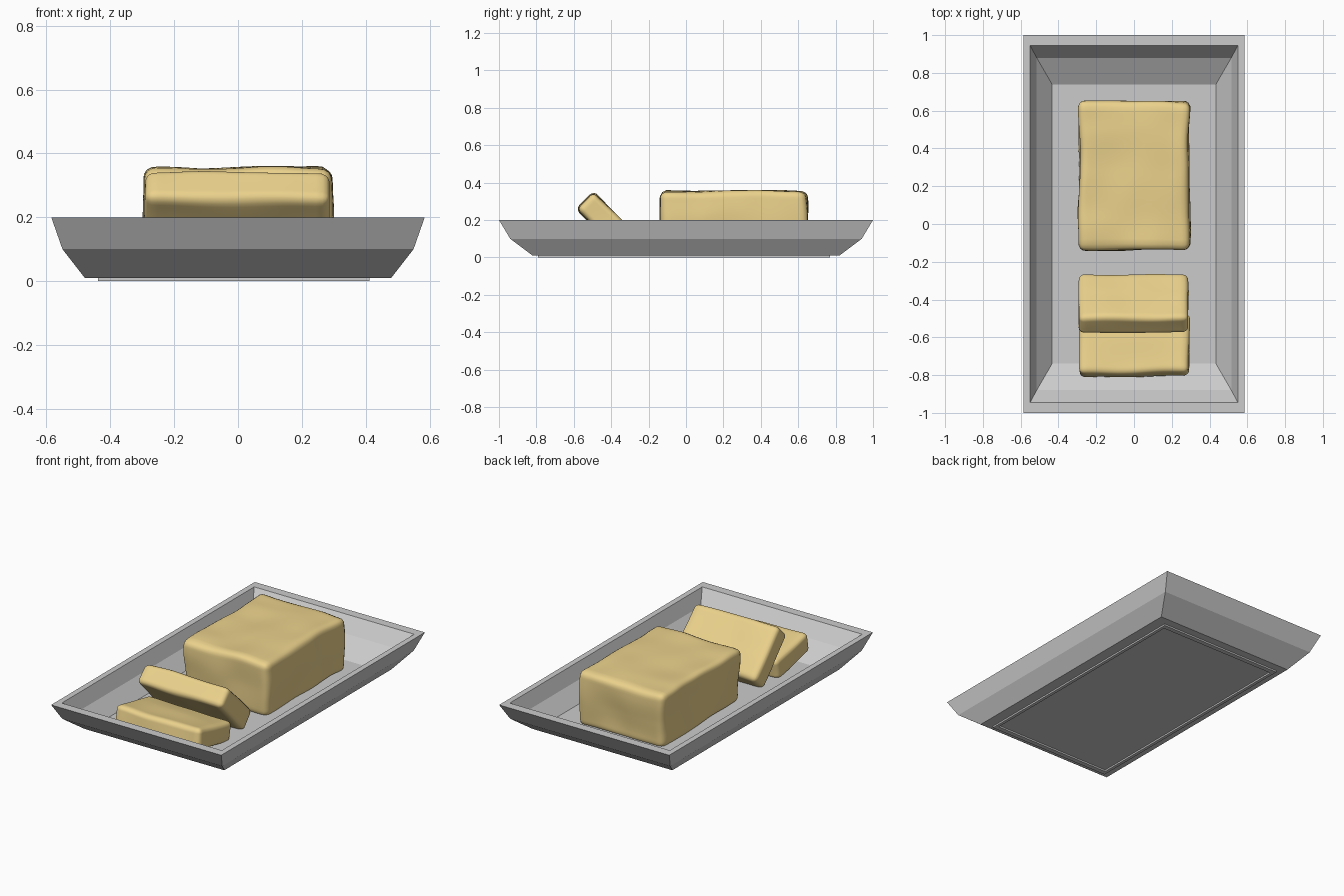
import bpy, bmesh, math
from mathutils import Vector, Matrix, noise

if "Cube" in bpy.data.objects:
    bpy.data.objects.remove(bpy.data.objects["Cube"])


def finish(bm, name):
    bmesh.ops.recalc_face_normals(bm, faces=bm.faces)
    mesh = bpy.data.meshes.new(name)
    bm.to_mesh(mesh)
    bm.free()
    obj = bpy.data.objects.new(name, mesh)
    bpy.context.collection.objects.link(obj)
    return obj


def rect_loft(name, rings, closed=False, cx=0, cy=0):
    """Join rectangular rings (half x, half y, z); cap the ends or close the loop."""
    bm = bmesh.new()
    loops = [[bm.verts.new((cx + sx * x, cy + sy * y, z))
              for sx, sy in ((-1, -1), (1, -1), (1, 1), (-1, 1))]
             for x, y, z in rings]
    pairs = list(zip(loops, loops[1:]))
    if closed:
        pairs.append((loops[-1], loops[0]))
    else:
        bm.faces.new(loops[0])
        bm.faces.new(loops[-1])
    for a, b in pairs:
        for i in range(4):
            j = (i + 1) % 4
            bm.faces.new((a[i], a[j], b[j], b[i]))
    return finish(bm, name)


butter = bpy.data.materials.new("butter")
butter.diffuse_color = (0.83, 0.64, 0.26, 1)
butter.use_nodes = True
butter.node_tree.nodes["Principled BSDF"].inputs["Base Color"].default_value = butter.diffuse_color


def butter_piece(name, size, centre, tilt=0, radius=0.035, wobble=0.014, seed=0):
    """Rounded box with a soft, lumpy surface."""
    bm = bmesh.new()
    bmesh.ops.create_cube(bm, size=1)
    bmesh.ops.subdivide_edges(bm, edges=bm.edges[:], cuts=27, use_grid_fill=True)
    half = Vector(size) / 2
    for v in bm.verts:
        p = Vector([c * s for c, s in zip(v.co, size)])
        core = Vector([max(-h + radius, min(h - radius, c)) for c, h in zip(p, half)])
        p = core + (p - core).normalized() * radius
        v.co = p + noise.noise_vector(p * 4.5 + Vector((seed, seed * 2, 0))) * wobble
    bm.transform(Matrix.Translation(centre) @ Matrix.Rotation(math.radians(tilt), 4, 'X'))
    obj = finish(bm, name)
    obj.data.materials.append(butter)
    obj.data.polygons.foreach_set("use_smooth", [True] * len(obj.data.polygons))
    return obj


# Dish: outer wall from the underside to the rim, then down the inside to the floor
rect_loft("dish", [(0.48, 0.82, 0.01), (0.55, 0.94, 0.10), (0.585, 1.0, 0.20),
                   (0.55, 0.945, 0.20), (0.515, 0.88, 0.115), (0.433, 0.738, 0.03)])

# Thin raised foot under the dish
rect_loft("foot_ring", [(0.425, 0.78, 0.012), (0.425, 0.78, 0.0),
                        (0.405, 0.75, 0.0), (0.405, 0.75, 0.012)],
          closed=True, cx=-0.013, cy=-0.01)

# Butter block and two cut slices
butter_piece("butter_block", (0.58, 0.78, 0.335), (0, 0.257, 0.187), seed=3)
butter_piece("leaning_slice", (0.575, 0.345, 0.13), (0, -0.42, 0.182), tilt=-45,
             wobble=0.01, radius=0.03, seed=7)
butter_piece("flat_slice", (0.58, 0.325, 0.13), (0, -0.64, 0.105), tilt=-11,
             wobble=0.01, radius=0.03, seed=11)
